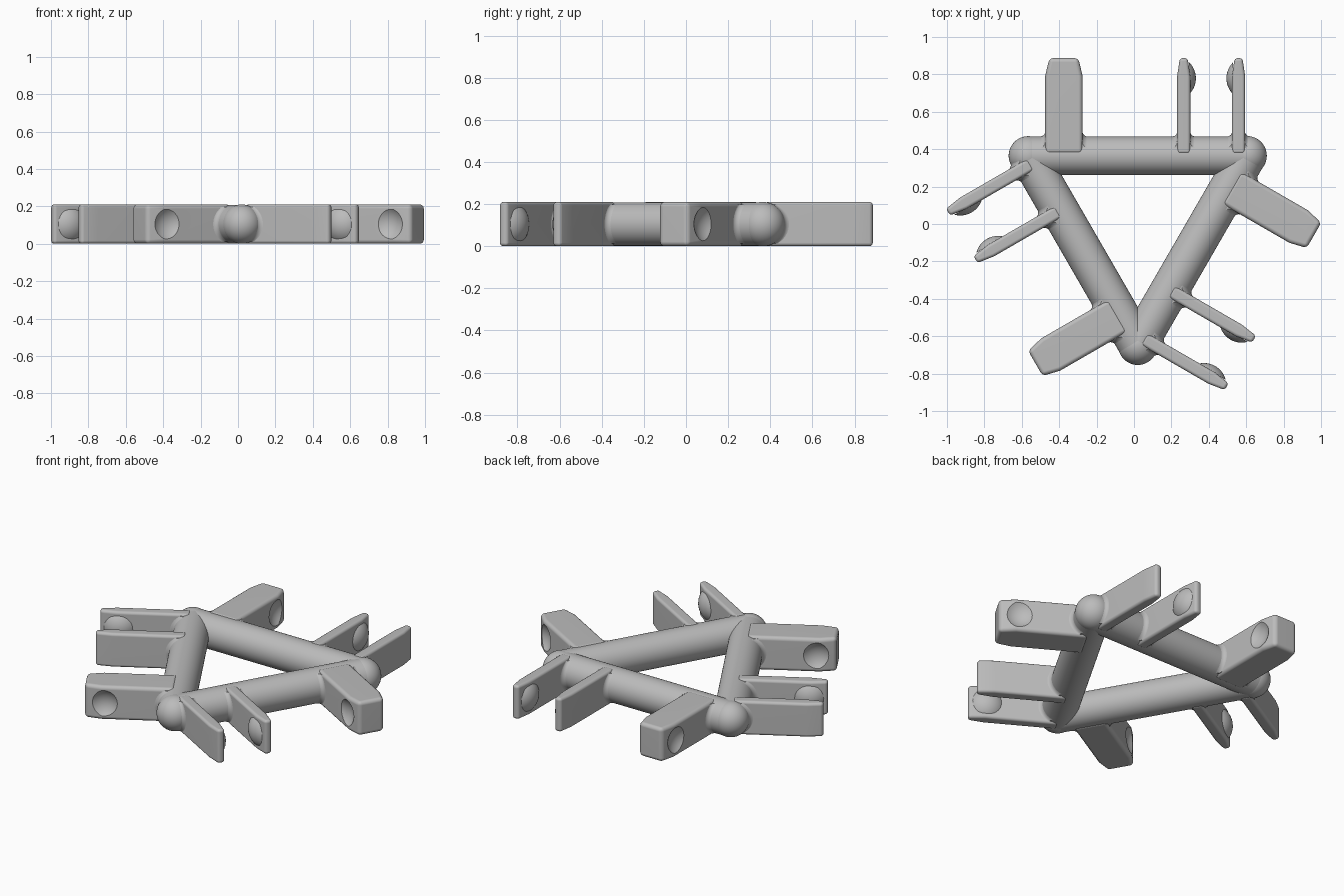
import bpy, bmesh, math
from mathutils import Matrix, Vector

cube = bpy.data.objects.get("Cube")
if cube:
    bpy.data.objects.remove(cube, do_unlink=True)

R_BAR, R_BALL, MID = 0.103, 0.105, 0.105
BAR_Y, HALF_LEN = 0.338, 0.585       # side of the triangle, from its centre
TIP_Y, KNEE_Y, CLIP_Y = 0.86, 0.765, 0.752
CAP_R, CAP_H = 0.12, 0.03            # snap dome and dimple
FILLET = 0.03

grey = bpy.data.materials.new("light_grey")
grey.use_nodes = True
grey.diffuse_color = (0.5, 0.5, 0.5, 1)
grey.node_tree.nodes["Principled BSDF"].inputs["Base Color"].default_value = (0.5, 0.5, 0.5, 1)


def finish(name, bm, matrix):
    """Turn a bmesh into a placed object."""
    bmesh.ops.recalc_face_normals(bm, faces=bm.faces)
    mesh = bpy.data.meshes.new(name)
    bm.to_mesh(mesh)
    bm.free()
    mesh.materials.append(grey)
    ob = bpy.data.objects.new(name, mesh)
    bpy.context.collection.objects.link(ob)
    ob.matrix_world = matrix
    return ob


def activate(ob):
    bpy.ops.object.select_all(action='DESELECT')
    ob.select_set(True)
    bpy.context.view_layer.objects.active = ob


def smooth(ob):
    activate(ob)
    bpy.ops.object.shade_smooth_by_angle(angle=math.radians(32))


def sphere(radius, centre):
    bm = bmesh.new()
    bmesh.ops.create_uvsphere(bm, u_segments=48, v_segments=32, radius=radius,
                              matrix=Matrix.Translation(centre))
    return bm


def arm(name, x, width, tip_width, matrix):
    """Rounded plate with a tapered end, pointing out from the bar."""
    w, t = width / 2, tip_width / 2
    bm = bmesh.new()
    outline = [(-w, BAR_Y + 0.01), (w, BAR_Y + 0.01), (w, KNEE_Y),
               (t, TIP_Y), (-t, TIP_Y), (-w, KNEE_Y)]
    face = bm.faces.new([bm.verts.new((x + a, b, -0.105)) for a, b in outline])
    new = bmesh.ops.extrude_face_region(bm, geom=[face])["geom"]
    bmesh.ops.translate(bm, vec=(0, 0, 0.21),
                        verts=[v for v in new if isinstance(v, bmesh.types.BMVert)])
    ob = finish(name, bm, matrix)
    bevel = ob.modifiers.new("round_edges", 'BEVEL')
    bevel.width = min(0.022, tip_width * 0.4)
    bevel.segments = 4
    bevel.limit_method = 'ANGLE'
    bevel.angle_limit = math.radians(30)
    activate(ob)
    bpy.ops.object.modifier_apply(modifier=bevel.name)
    return ob


def collar(name, x, width, matrix):
    """Concave fillet where an arm grows out of the round bar."""
    w, bm, rings = width / 2 - 0.001, bmesh.new(), []
    for i in range(17):
        a = math.radians(-64 + 8 * i)
        y0, z = BAR_Y + R_BAR * math.cos(a), R_BAR * math.sin(a)
        side = [(w + FILLET, y0 - 0.02)]
        for k in range(7):
            t = math.radians(15 * k)
            side.append((w + FILLET * (1 - math.sin(t)),
                         y0 - 0.001 + FILLET * (1 - math.cos(t))))
        loop = side + [(-p, q) for p, q in reversed(side)]
        rings.append([bm.verts.new((x + p, q, z)) for p, q in loop])
    for lo, hi in zip(rings, rings[1:]):
        for j in range(len(lo)):
            k = (j + 1) % len(lo)
            bm.faces.new((lo[j], lo[k], hi[k], hi[j]))
    bm.faces.new(rings[0])
    bm.faces.new(rings[-1])
    smooth(finish(name, bm, matrix))


def dimple(ob, x, side, matrix):
    """Cut a shallow round hollow into one face of an arm."""
    cutter = finish("dimple_cutter",
                    sphere(CAP_R, (x + side * (CAP_R - CAP_H), CLIP_Y, 0)), matrix)
    cutter.hide_render = True
    cut = ob.modifiers.new("dimple", 'BOOLEAN')
    cut.operation, cut.solver, cut.object = 'DIFFERENCE', 'EXACT', cutter
    activate(ob)
    bpy.ops.object.modifier_apply(modifier=cut.name)
    bpy.data.objects.remove(cutter, do_unlink=True)


def dome(name, x, side, matrix):
    """Shallow round snap on one face of an arm."""
    bm = sphere(CAP_R, (x - side * (CAP_R - CAP_H), CLIP_Y, 0))
    bmesh.ops.bisect_plane(bm, geom=bm.verts[:] + bm.edges[:] + bm.faces[:],
                           plane_co=(x - side * 0.006, CLIP_Y, 0),
                           plane_no=(side, 0, 0), clear_inner=True)
    smooth(finish(name, bm, matrix))


def soften(ob):
    smooth(ob)
    ob.modifiers.new("even_shading", 'WEIGHTED_NORMAL').keep_sharp = True


def build_side(label, turn):
    m = Matrix.Translation((0.02, 0.027, MID)) @ Matrix.Rotation(turn, 4, 'Z')

    # bar and corner ball
    bm = bmesh.new()
    bmesh.ops.create_cone(bm, segments=64, radius1=R_BAR, radius2=R_BAR,
                          depth=2 * HALF_LEN, cap_ends=True,
                          matrix=Matrix.Translation((0, BAR_Y, 0)) @ Matrix.Rotation(math.pi / 2, 4, 'Y'))
    smooth(finish(label + "_bar", bm, m))
    smooth(finish(label + "_corner_ball", sphere(R_BALL, (HALF_LEN, BAR_Y, 0)), m))

    # wide tongue with a dimple on both faces
    x, w = -0.395, 0.2
    tongue = arm(label + "_tongue", x, w, 0.155, m)
    for s in (-1, 1):
        dimple(tongue, x + s * w / 2, s, m)
    soften(tongue)
    collar(label + "_tongue_fillet", x, w, m)

    # pair of thin prongs with domes facing each other
    for part, x, s in (("inner", 0.246, 1), ("outer", 0.539, -1)):
        w = 0.07
        name = label + "_" + part + "_prong"
        soften(arm(name, x, w, 0.042, m))
        dome(name + "_dome", x + s * w / 2, s, m)
        collar(name + "_fillet", x, w, m)


for i, label in enumerate(("back", "right", "left")):
    build_side(label, i * math.tau / 3)
